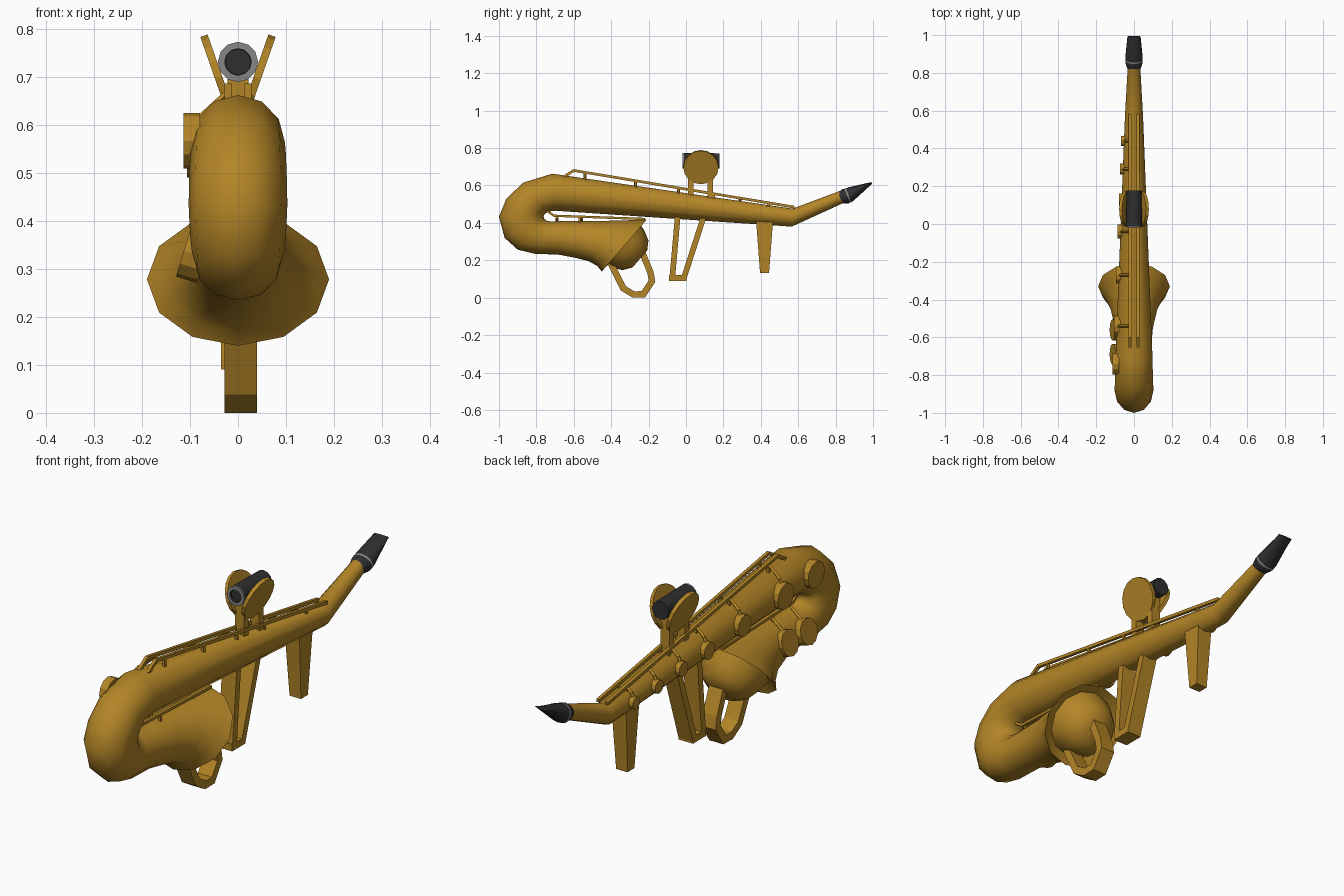
import bpy, bmesh, math
from mathutils import Vector

if "Cube" in bpy.data.objects:
    bpy.data.objects.remove(bpy.data.objects["Cube"])


def material(name, rgb):
    m = bpy.data.materials.new(name)
    m.use_nodes = True
    m.diffuse_color = (*rgb, 1)
    m.node_tree.nodes["Principled BSDF"].inputs["Base Color"].default_value = (*rgb, 1)
    return m


GOLD = material("brass gold", (0.45, 0.235, 0.02))
BLACK = material("matte black", (0.028, 0.028, 0.03))
GREY = material("metal grey", (0.24, 0.24, 0.24))


def finish(name, bm, mats, smooth=False):
    bmesh.ops.recalc_face_normals(bm, faces=bm.faces)
    me = bpy.data.meshes.new(name)
    bm.to_mesh(me)
    bm.free()
    ob = bpy.data.objects.new(name, me)
    bpy.context.collection.objects.link(ob)
    for m in mats:
        me.materials.append(m)
    if smooth:
        bpy.ops.object.select_all(action='DESELECT')
        ob.select_set(True)
        bpy.context.view_layer.objects.active = ob
        bpy.ops.object.shade_smooth_by_angle(angle=math.radians(45))
    return ob


def loft(name, sections, mats, sides=12, smooth=True, bands=None):
    """Skin elliptical rings given as (outer y, z, inner y, z, half width)."""
    bm = bmesh.new()
    rings = []
    for oy, oz, iy, iz, w in sections:
        c = Vector((0, (oy + iy) / 2, (oz + iz) / 2))
        u = Vector((0, (oy - iy) / 2, (oz - iz) / 2))
        ring = []
        for k in range(sides):
            a = math.tau * k / sides
            ring.append(bm.verts.new(c + u * math.sin(a) + Vector((w * math.cos(a), 0, 0))))
        rings.append(ring)
    for i, (a, b) in enumerate(zip(rings, rings[1:])):
        for k in range(sides):
            j = (k + 1) % sides
            f = bm.faces.new((a[k], a[j], b[j], b[k]))
            f.material_index = bands[i] if bands else 0
    bm.faces.new(rings[0])
    bm.faces.new(rings[-1])
    return finish(name, bm, mats, smooth)


def strip(name, path, t, x0, x1):
    """Flat band of thickness t following a (y, z) path, spanning x0 to x1."""
    bm = bmesh.new()
    pts = [Vector(p) for p in path]
    rings = []
    for i, p in enumerate(pts):
        d0 = (p - pts[i - 1]).normalized() if i else (pts[1] - p).normalized()
        d1 = (pts[i + 1] - p).normalized() if i < len(pts) - 1 else d0
        d = (d0 + d1).normalized()
        n = Vector((-d.y, d.x)) * (t / 2 / max(d.dot(d0), 0.4))
        a, b = p + n, p - n
        rings.append([bm.verts.new(v) for v in
                      ((x0, *a), (x1, *a), (x1, *b), (x0, *b))])
    for a, b in zip(rings, rings[1:]):
        for k in range(4):
            j = (k + 1) % 4
            bm.faces.new((a[k], a[j], b[j], b[k]))
    bm.faces.new(rings[0])
    bm.faces.new(rings[-1])
    return finish(name, bm, [GOLD])


def rod(name, p, q, r, sides, r2=None, smooth=False):
    """Cylinder or tapered post between two points."""
    p, q = Vector(p), Vector(q)
    bm = bmesh.new()
    bmesh.ops.create_cone(bm, cap_ends=True, segments=sides, radius1=r,
                          radius2=r if r2 is None else r2, depth=(q - p).length)
    ob = finish(name, bm, [GOLD], smooth)
    ob.location = (p + q) / 2
    ob.rotation_euler = (q - p).to_track_quat('Z', 'Y').to_euler()
    return ob


# Body: neck, main tube, bow and flared bell in one skin
body = [
    (0.82, 0.57, 0.85, 0.51, 0.033), (0.57, 0.476, 0.565, 0.38, 0.048),
    (-0.715, 0.663, -0.70, 0.465, 0.098), (-0.87, 0.615, -0.74, 0.46, 0.1),
    (-0.96, 0.53, -0.757, 0.445, 0.102), (-1.0, 0.433, -0.762, 0.435, 0.103),
    (-0.97, 0.32, -0.757, 0.42, 0.1), (-0.90, 0.257, -0.745, 0.412, 0.096),
    (-0.81, 0.235, -0.72, 0.407, 0.092), (-0.68, 0.23, -0.65, 0.41, 0.09),
    (-0.60, 0.215, -0.50, 0.41, 0.1), (-0.52, 0.195, -0.37, 0.412, 0.125),
    (-0.475, 0.17, -0.28, 0.415, 0.157), (-0.45, 0.14, -0.21, 0.417, 0.19),
]
# Bell mouth: recessed lip, then a rounded core bulging outwards
mouth, axis = Vector((-0.33, 0.279)), Vector((0.756, -0.655))
across = Vector((-0.655, -0.756))
for r, h in ((0.145, -0.02), (0.13, 0.03), (0.105, 0.08), (0.06, 0.11)):
    c = mouth + axis * h
    body.append((*(c + across * r), *(c - across * r), r))
loft("body_tube_and_bell", body, [GOLD])

# Mouthpiece with a thin metal ring
loft("mouthpiece", [
    (0.81, 0.56, 0.84, 0.505, 0.036), (0.835, 0.58, 0.868, 0.503, 0.045),
    (0.847, 0.582, 0.876, 0.508, 0.046), (0.855, 0.585, 0.884, 0.511, 0.046),
    (0.868, 0.59, 0.893, 0.516, 0.046), (0.99, 0.618, 0.996, 0.61, 0.035),
], [BLACK, GREY], bands=[0, 0, 1, 0, 0])

# Key rails above the main tube and above the bell tube
for s in (-1, 1):
    x = 0.021 * s
    strip("upper_rail", [(-0.655, 0.645), (-0.60, 0.68), (0.58, 0.484)], 0.014, x - 0.007, x + 0.007)
    strip("lower_rail", [(-0.745, 0.465), (-0.705, 0.438), (-0.22, 0.421)], 0.012, x - 0.007, x + 0.007)
    for y in (-0.54, -0.27, -0.04, 0.15, 0.44):
        z = 0.58 - 0.166 * y
        strip("rail_post", [(y, z - 0.05), (y, z)], 0.012, x - 0.006, x + 0.006)
    strip("lower_rail_post", [(-0.57, 0.39), (-0.57, 0.432)], 0.01, x - 0.006, x + 0.006)

# Side keys with arms reaching up to the rails
for y, r in ((-0.74, 0.058), (-0.54, 0.056), (-0.27, 0.046), (-0.04, 0.037),
             (0.13, 0.032), (0.29, 0.029), (0.44, 0.026)):
    t = (y + 0.715) / 1.285
    z, tube = 0.565 - 0.135 * t, 0.098 - 0.05 * t
    rod("side_key", (-tube + 0.02, y, z), (-tube - 0.015, y, z), r, 12)
    if y > -0.7:
        top = (-0.02, y, 0.578 - 0.166 * y)
        elbow = (-tube * 0.85, y, z + tube * 0.75)
        rod("key_arm", top, elbow, 0.008, 4)
        rod("key_arm", elbow, (-tube - 0.005, y, z), 0.008, 4)
for y in (-0.69, -0.56):
    rod("bell_key", (-0.07, y, 0.325), (-0.113, y, 0.338), 0.056, 12)
    rod("bell_key_arm", (-0.02, y, 0.428), (-0.1, y, 0.36), 0.008, 4)

# Loop guard under the bell
strip("loop_guard", [(-0.44, 0.28), (-0.395, 0.17), (-0.335, 0.05), (-0.28, 0.017),
                     (-0.228, 0.018), (-0.182, 0.088), (-0.19, 0.135), (-0.25, 0.28)],
      0.034, -0.028, 0.04)

# Open V-shaped grip
strip("grip_front", [(-0.043, 0.45), (-0.074, 0.1)], 0.03, -0.035, 0.035)
strip("grip_back", [(0.1, 0.45), (-0.013, 0.1)], 0.03, -0.035, 0.035)
strip("grip_base", [(-0.09, 0.105), (0.002, 0.105)], 0.03, -0.035, 0.035)

# Tapered rear leg
bm = bmesh.new()
bmesh.ops.create_cube(bm, size=1)
for v in bm.verts:
    low = v.co.z < 0
    v.co = (v.co.x * (0.055 if low else 0.072), 0.42 + v.co.y * (0.048 if low else 0.092),
            0.132 if low else 0.42)
finish("rear_leg", bm, [GOLD])

# Sight mount: two posts and two tilted round plates
for y in (0.025, 0.13):
    strip("sight_post", [(y, 0.5), (y, 0.72)], 0.03, -0.022, 0.022)
for s in (-1, 1):
    c, n = Vector((0.04 * s, 0.08, 0.698)), Vector((0.944 * s, 0, -0.33))
    rod("sight_plate", c - n * 0.008, c + n * 0.008, 0.094, 16)

# Sight tube with a grey front rim and a dark lens
tube = [(0.178, 0.04), (-0.012, 0.042), (-0.018, 0.042), (-0.018, 0.028), (-0.008, 0.027)]
loft("sight_tube", [(y, 0.732 + r, y, 0.732 - r, r) for y, r in tube],
     [BLACK, GREY], bands=[0, 1, 1, 0])
